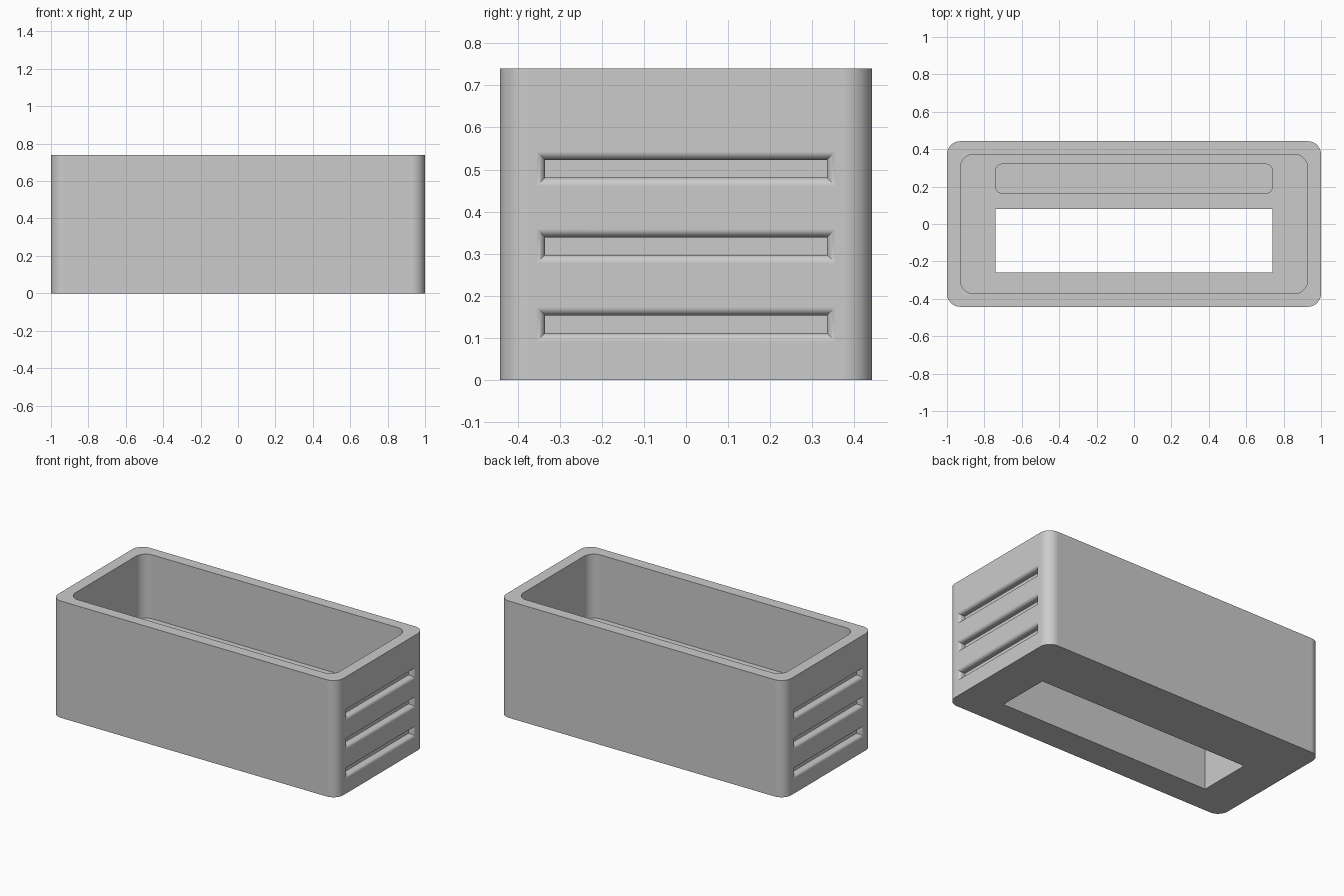
import bpy
import bmesh
from math import radians, sin, cos, pi

if "Cube" in bpy.data.objects:
    bpy.data.objects.remove(bpy.data.objects["Cube"], do_unlink=True)

HEIGHT = 0.74
FLOOR = 0.335

grey = bpy.data.materials.new("plain_grey")
grey.use_nodes = True
grey.diffuse_color = (0.6, 0.6, 0.6, 1)
grey.node_tree.nodes["Principled BSDF"].inputs["Base Color"].default_value = (0.6, 0.6, 0.6, 1)


def loft(name, rings):
    """Solid skinned through matching closed rings of points."""
    bm = bmesh.new()
    loops = [[bm.verts.new(p) for p in ring] for ring in rings]
    for low, high in zip(loops, loops[1:]):
        for i in range(len(low)):
            j = (i + 1) % len(low)
            bm.faces.new((low[i], low[j], high[j], high[i]))
    bm.faces.new(loops[0])
    bm.faces.new(loops[-1])
    bmesh.ops.recalc_face_normals(bm, faces=bm.faces)
    mesh = bpy.data.meshes.new(name)
    bm.to_mesh(mesh)
    bm.free()
    mesh.materials.append(grey)
    obj = bpy.data.objects.new(name, mesh)
    bpy.context.collection.objects.link(obj)
    return obj


def rounded_block(name, half_x, y0, y1, z0, z1, radius, steps=10):
    """Upright block with rounded vertical corners."""
    mid, half_y = (y0 + y1) / 2, (y1 - y0) / 2
    outline = []
    for quarter, (sx, sy) in enumerate([(1, 1), (-1, 1), (-1, -1), (1, -1)]):
        for k in range(steps + 1 if radius else 1):
            a = (quarter + k / steps) * pi / 2
            outline.append((sx * (half_x - radius) + radius * cos(a),
                            mid + sy * (half_y - radius) + radius * sin(a)))
    return loft(name, [[(x, y, z) for x, y in outline] for z in (z0, z1)])


def groove_cutter(side, z, half_y=0.335, half_z=0.021, depth=0.04, r=0.02, steps=6):
    """Long slot whose mouth flares out with a rounded lip."""
    profile = [(depth, 0)]
    for k in range(steps + 1):
        a = k / steps * pi / 2
        profile.append((r * (1 - sin(a)), r * (1 - cos(a))))
    profile.append((-r, r))
    rings = [[(side * (1 - d), sy * (half_y + o), z + sz * (half_z + o))
              for sy, sz in ((1, 1), (-1, 1), (-1, -1), (1, -1))]
             for d, o in profile]
    return loft("groove_cutter", rings)


# Outer body, then the open tray, floor opening and floor pocket
body = rounded_block("box_body", 1, -0.4425, 0.4425, 0, HEIGHT, 0.07)
cutters = [
    rounded_block("tray_cutter", 0.928, -0.372, 0.372, FLOOR, 1, 0.07),
    rounded_block("opening_cutter", 0.74, -0.26, 0.08, -0.1, 0.5, 0),
    rounded_block("pocket_cutter", 0.74, 0.165, 0.32, FLOOR - 0.17, 0.5, 0.035),
]

# Three grooves on each end
for side in (1, -1):
    for z in (0.132, 0.318, 0.502):
        cutters.append(groove_cutter(side, z))

bpy.ops.object.select_all(action='DESELECT')
body.select_set(True)
bpy.context.view_layer.objects.active = body
for cutter in cutters:
    cutter.hide_render = True
    mod = body.modifiers.new("cut", 'BOOLEAN')
    mod.operation = 'DIFFERENCE'
    mod.solver = 'EXACT'
    mod.object = cutter
    bpy.ops.object.modifier_apply(modifier=mod.name)
    bpy.data.objects.remove(cutter, do_unlink=True)

# Smooth rounded corners, crisp edges
bpy.ops.object.shade_smooth_by_angle(angle=radians(30))
weighted = body.modifiers.new("even_shading", 'WEIGHTED_NORMAL')
weighted.keep_sharp = True
